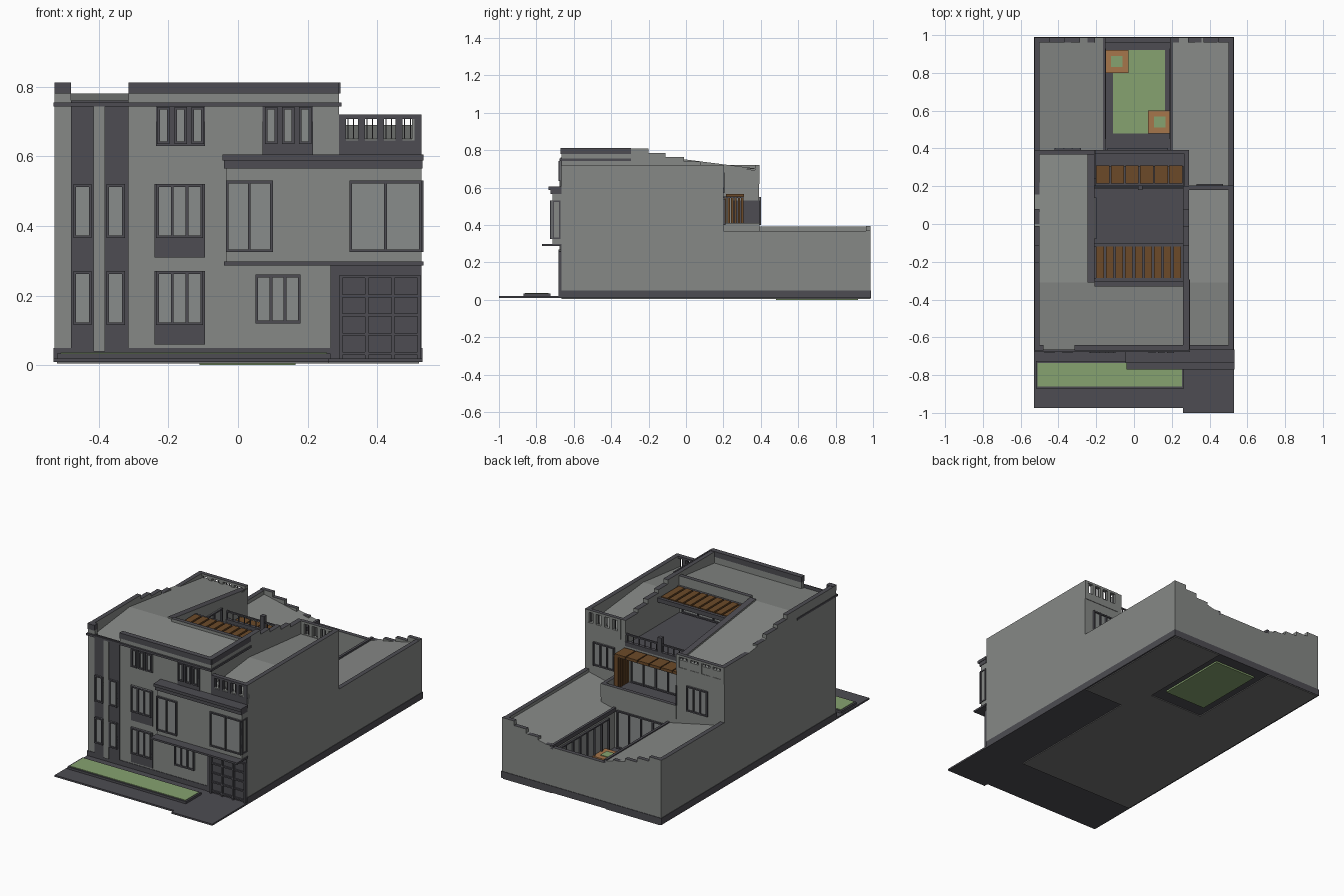
import bpy
import bmesh

if "Cube" in bpy.data.objects:
    bpy.data.objects.remove(bpy.data.objects["Cube"], do_unlink=True)


def colour(name, r, g, b):
    mat = bpy.data.materials.new(name)
    mat.diffuse_color = (r, g, b, 1)
    mat.use_nodes = True
    shader = mat.node_tree.nodes["Principled BSDF"]
    shader.inputs["Base Color"].default_value = (r, g, b, 1)
    shader.inputs["Roughness"].default_value = .8
    return mat


wall = colour("wall grey", .24, .25, .24)
trim = colour("dark trim", .075, .073, .085)
glass = colour("window glass", .25, .265, .26)
floor = colour("floor grey", .17, .17, .17)
lawn = colour("lawn green", .24, .36, .16)
wood = colour("brown wood", .15, .068, .022)
clay = colour("clay planter", .38, .18, .07)


class Part:
    """Collects boxes into one object."""

    def __init__(self, name):
        self.name, self.bm, self.mats = name, bmesh.new(), []

    def slot(self, mat):
        if mat not in self.mats:
            self.mats.append(mat)
        return self.mats.index(mat)

    def box(self, x0, x1, y0, y1, z0, z1, mat, top=None, rise_x=0, rise_y=0):
        lower = [self.bm.verts.new((x, y, z0)) for x, y in ((x0, y0), (x1, y0), (x1, y1), (x0, y1))]
        heights = (z1, z1 + rise_x, z1 + rise_x + rise_y, z1 + rise_y)
        upper = [self.bm.verts.new((v.co.x, v.co.y, h)) for v, h in zip(lower, heights)]
        side, cap = self.slot(mat), self.slot(top or mat)
        self.bm.faces.new(lower[::-1]).material_index = side
        self.bm.faces.new(upper).material_index = cap
        for i in range(4):
            j = (i + 1) % 4
            self.bm.faces.new((lower[i], lower[j], upper[j], upper[i])).material_index = side
        return self

    def done(self):
        mesh = bpy.data.meshes.new(self.name)
        self.bm.to_mesh(mesh)
        self.bm.free()
        for mat in self.mats:
            mesh.materials.append(mat)
        obj = bpy.data.objects.new(self.name, mesh)
        bpy.context.collection.objects.link(obj)
        return obj


def block(name, *args, **kw):
    return Part(name).box(*args, **kw).done()


def window(name, axis, sign, at, a0, a1, z0, z1, panes=2, rows=1):
    """Glazing with a raised frame; axis is the wall normal."""
    part = Part(name)

    def plate(u0, u1, w0, w1, depth, mat):
        d0, d1 = sorted((at - sign * .002, at + sign * depth))
        span = (d0, d1, u0, u1) if axis == "x" else (u0, u1, d0, d1)
        part.box(*span, w0, w1, mat)

    plate(a0, a1, z0, z1, .003, glass)
    bar = .008
    for i in range(panes + 1):
        u = a0 + (a1 - a0 - bar) * i / panes
        plate(u, u + bar, z0, z1, .012, trim)
    for i in range(rows + 1):
        w = z0 + (z1 - z0 - bar) * i / rows
        plate(a0, a1, w, w + bar, .011, trim)
    return part.done()


def pierced_parapet(name, x0, x1, y0, y1, z0, z1, mat):
    """Parapet with four barred openings."""
    part = Part(name)
    part.box(x0, x1, y0, y1, z0, z1 - .075, mat)
    part.box(x0, x1, y0, y1, z1 - .013, z1, mat, trim)
    step = (x1 - x0 - .02) / 4
    for i in range(5):
        part.box(x0 + i * step, x0 + i * step + .02, y0, y1, z1 - .075, z1 - .013, mat)
    for i in range(4):
        for k in (.45, .75):
            x = x0 + (i + k) * step
            part.box(x, x + .003, y0 + .01, y1 - .01, z1 - .075, z1 - .013, trim)
    return part.done()


W, F, B = .527, -.665, .987

# ground, pavement and front lawn
block("pavement", -.53, .26, -.975, F, .01, .02, trim)
block("driveway", .26, .53, -1, F, .01, .02, trim)
block("base_slab", -.53, .53, F - .003, .99, .01, .05, trim)
underside = Part("underside_floor")
for area in ((-.52, .26, F, .39), (-.52, -.16, .39, B), (.2, .52, .2, B)):
    underside.box(*area, .005, .012, floor)
underside.done()
block("lawn_kerb", -.52, .265, -.87, -.725, .01, .033, trim)
block("front_lawn", -.51, .255, -.86, -.735, .02, .036, lawn)

# main volumes
block("front_block", -W, .29, F, -.31, .05, .74, wall, rise_y=.04)
block("left_wing", -W, -.21, -.31, .39, .05, .78, wall, rise_y=-.09)
block("right_wing_front", .29, W, F, -.31, .05, .65, wall, rise_y=.04)
block("right_wing_back", .29, W, -.31, .2, .05, .69, wall, rise_y=-.05)
block("middle_block", -.21, .29, -.31, .2, .05, .575, wall, trim)
block("balcony_block", -.21, .29, .2, .39, .05, .36, wall, trim)

# stepped parapets
steps = ((F, -.2, .81), (-.2, -.11, .785), (-.11, -.01, .765), (-.01, .08, .74), (.08, .39, .72))
for name, x0, x1, end in (("left_parapet", -W, -.5, .39), ("inner_parapet", .26, .29, .2)):
    part = Part(name)
    for y0, y1, top in steps:
        part.box(x0, x1, y0, min(y1, end), .57, top, wall, trim)
    part.done()
block("left_wing_coping", -.245, -.208, -.31, .39, .7, .79, wall, trim, rise_y=-.09)
block("front_roof_coping", -.21, .26, -.33, -.305, .7, .795, wall, trim)
block("right_parapet", .5, W, F, .2, .6, .72, wall, trim)
pierced_parapet("right_front_parapet", .29, W, F - .002, -.64, .6, .72, trim)
pierced_parapet("right_back_parapet", .29, W, .18, .203, .6, .72, wall)
pierced_parapet("left_back_parapet", -W, -.21, .368, .393, .62, .72, wall)

# front parapet with a gap above the dark bay, and cornice
front = Part("front_parapet")
for x0, x1 in ((-W, -.48), (-.315, .29)):
    front.box(x0, x1, F - .001, -.64, .7, .78, wall)
    front.box(x0, x1, F - .006, -.64, .78, .812, trim)
front.box(-.53, .297, F - .012, F, .743, .755, trim)
for y0, y1 in ((F, -.295),):
    front.box(.285, .296, y0, y1, .743, .755, trim)
    front.box(.285, .294, y0, y1, .78, .812, trim)
    front.box(-.53, -.5, y0, y1, .743, .755, trim)
front.done()

# dark facade panels and pale pilaster
panels = Part("facade_panels")
panels.box(-.48, -.315, F - .006, F, .04, .76, trim)
panels.box(-.415, -.382, F - .012, F, .04, .744, wall)
for x0, x1, z0, z1 in ((-.24, -.095, .06, .27), (-.24, -.095, .31, .52),
                       (-.235, -.095, .63, .745), (.07, .215, .6, .745)):
    panels.box(x0, x1, F - .005, F, z0, z1, trim)
panels.done()

# front windows
for z in (.115, .365):
    for x in (-.473, -.378):
        window("narrow_window", "y", -1, F - .006, x, x + .053, z, z + .155, panes=1)
    window("triple_window", "y", -1, F - .005, -.235, -.1, z, z + .155, panes=3)
for start in (-.232, .077):
    for i in range(3):
        x = start + i * .049
        window("upper_window", "y", -1, F - .005, x, x + .036, .635, .742, panes=1)
window("ground_window", "y", -1, F, .05, .18, .12, .26, panes=3)

# projecting bay, its cornice and canopy
bay = Part("front_bay")
bay.box(-.035, W, -.715, F, .29, .6, wall)
bay.box(-.04, .53, -.725, F, .565, .59, trim)
bay.box(-.045, .533, -.735, F, .588, .605, trim)
bay.box(-.04, .533, -.77, F, .287, .298, trim)
bay.done()
window("bay_window", "y", -1, -.715, -.035, .1, .325, .53, panes=2)
window("bay_corner_window", "y", -1, -.715, .32, W, .325, .53, panes=2)
window("bay_side_window", "x", 1, W - .007, -.715, -.67, .325, .53, panes=1)

# garage door
garage = Part("garage_door")
garage.box(.265, W, F - .006, F, .02, .287, trim)
for i in range(4):
    x = .29 + i * .075
    garage.box(x, x + .01, F - .018, F, .02, .255, trim)
for i in range(5):
    z = .03 + i * .055
    garage.box(.29, .525, F - .016, F, z, z + .008, trim)
garage.done()

# roof terrace: pergola, doors and back railing
pergola = Part("terrace_pergola")
for y in (-.305, -.12):
    pergola.box(-.21, .26, y, y + .018, .715, .74, trim)
for i in range(9):
    x = -.2 + i * .051
    pergola.box(x, x + .04, -.285, -.12, .725, .745, wood)
    pergola.box(x + .04, x + .051, -.285, -.12, .72, .735, trim)
pergola.done()
window("terrace_doors", "y", 1, -.31, -.18, .24, .58, .7, panes=4)
window("terrace_side_doors", "x", 1, -.21, -.08, .14, .58, .68, panes=3)
railing = Part("terrace_railing")
railing.box(-.21, .26, .185, .205, .57, .595, trim)
railing.box(-.21, .26, .19, .2, .635, .643, trim)
for i in range(13):
    x = -.21 + i * .038
    railing.box(x, x + .005, .192, .198, .59, .64, trim)
railing.box(.02, .045, .18, .205, .57, .68, trim)
railing.done()

# balcony with wooden canopy and slatted screen
balcony = Part("balcony")
balcony.box(-.21, .29, .37, .393, .33, .41, wall, trim)
balcony.box(.268, .29, .2, .37, .33, .41, wall, trim)
balcony.done()
canopy = Part("wood_canopy")
canopy.box(-.205, .265, .2, .305, .545, .553, trim)
for i in range(6):
    x = -.2 + i * .077
    canopy.box(x, x + .071, .215, .31, .55, .565, wood)
for i in range(6):
    y = .205 + i * .018
    canopy.box(.235, .262, y, y + .012, .36, .55, wood)
canopy.done()
window("balcony_doors", "y", 1, .2, -.19, .22, .365, .535, panes=5)
window("right_back_door", "y", 1, .2, .33, .47, .4, .54, panes=3)
window("left_back_door", "y", 1, .39, -.42, -.28, .4, .55, panes=3)
block("balcony_side_panel", -.212, -.204, .24, .392, .41, .53, trim)

# rear wings with roofs falling to the courtyard
block("rear_left_wing", -W, -.16, .39, B, .05, .375, wall, rise_x=-.08)
block("rear_right_wing", .2, W, .2, B, .05, .28, wall, rise_x=.075)
block("rear_left_parapet", -W, -.5, .39, B, .3, .392, wall, trim)
block("rear_right_parapet", .5, W, .2, B, .3, .367, wall, trim)
block("left_eave", -.165, -.15, .39, B, .28, .302, trim)
block("right_eave", .19, .205, .39, B, .268, .292, trim)
back = Part("back_wall")
back.box(-W, W, .962, B, .05, .28, wall, trim)
for i in range(4):
    drop = i * .027
    back.box(-W + i * .08, -W + i * .08 + .08, .962, B, .28, .395 - drop, wall, trim)
    back.box(W - i * .08 - .08, W - i * .08, .962, B, .28, .37 - drop, wall, trim)
back.done()

# courtyard glazing, lawn and planters
window("courtyard_right_doors", "x", -1, .2, .45, .93, .055, .25, panes=7)
window("courtyard_left_doors", "x", 1, -.16, .45, .93, .055, .25, panes=7)
window("courtyard_house_doors", "y", 1, .39, -.14, .18, .055, .28, panes=4)
block("courtyard_lawn", -.11, .165, .48, .92, 0, .056, lawn)
for x, y in ((-.092, .86), (.137, .54)):
    planter = Part("courtyard_planter")
    planter.box(x - .062, x + .062, y - .06, y + .06, .04, .08, clay)
    planter.box(x - .03, x + .03, y - .03, y + .03, .07, .084, lawn)
    planter.done()
